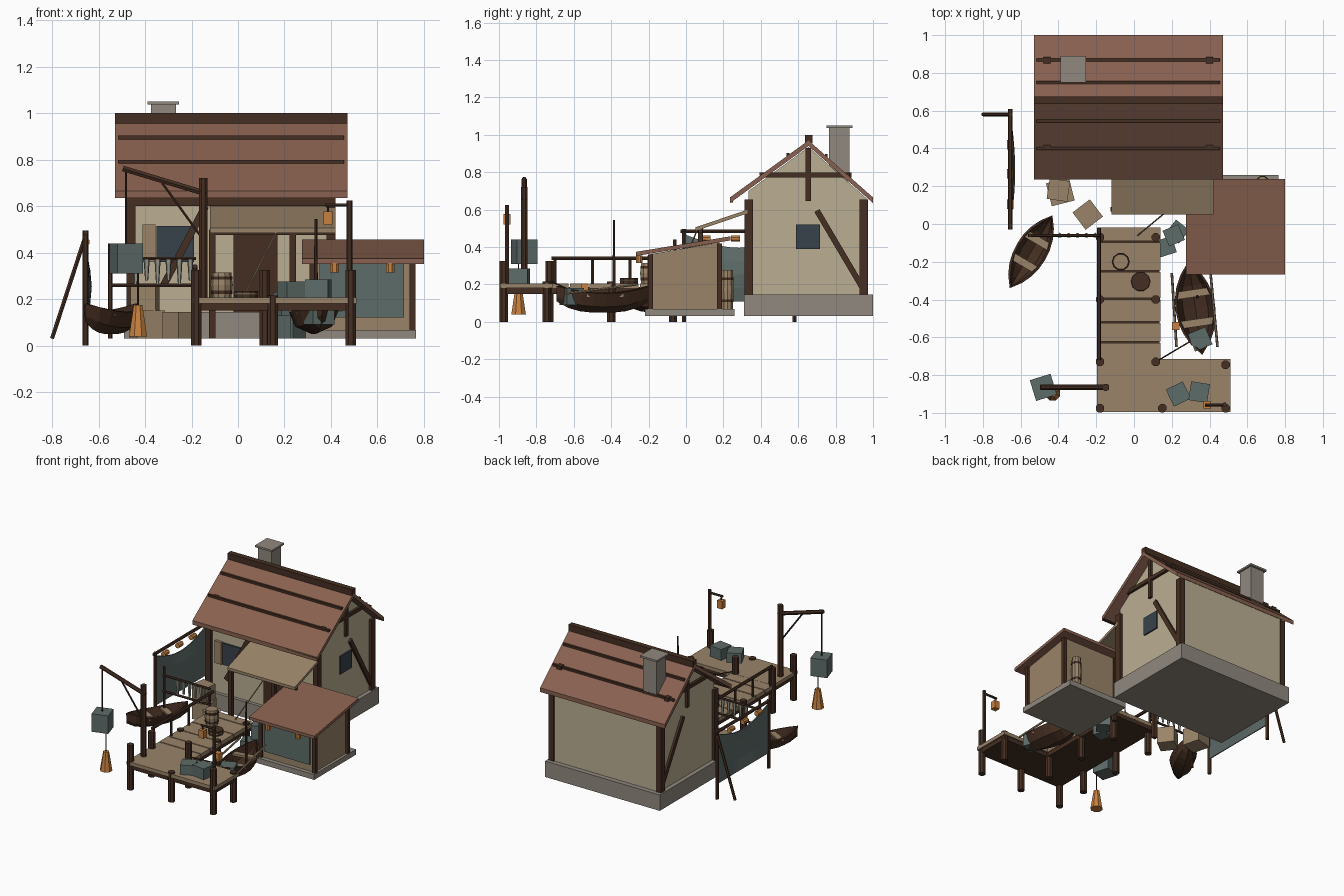
import bpy, bmesh, math
from mathutils import Vector, Matrix

if "Cube" in bpy.data.objects:
    bpy.data.objects.remove(bpy.data.objects["Cube"])


def mat(name, *rgb):
    m = bpy.data.materials.new(name)
    m.diffuse_color = (*rgb, 1)
    m.use_nodes = True
    m.node_tree.nodes["Principled BSDF"].inputs["Base Color"].default_value = m.diffuse_color
    return m


ROOF = mat("roof_tile", .25, .12, .08)
WALL = mat("plaster", .5, .43, .29)
DARK = mat("dark_wood", .06, .028, .016)
STONE = mat("stone", .28, .25, .21)
TAN = mat("plank", .32, .23, .14)
TEAL = mat("teal", .11, .15, .14)
ORANGE = mat("orange", .57, .22, .05)
GLASS = mat("window", .04, .055, .07)
FISH = mat("fish", .3, .3, .26)


def finish(name, bm, m):
    bmesh.ops.recalc_face_normals(bm, faces=bm.faces)
    me = bpy.data.meshes.new(name)
    bm.to_mesh(me)
    bm.free()
    me.materials.append(m)
    ob = bpy.data.objects.new(name, me)
    bpy.context.collection.objects.link(ob)
    return ob


def box(name, lo, hi, m, rz=0):
    """Box between two corners, optionally turned about its own centre."""
    lo, hi = Vector(lo), Vector(hi)
    bm = bmesh.new()
    bmesh.ops.create_cube(bm, size=1, matrix=Matrix.Translation((lo + hi) / 2)
                          @ Matrix.Rotation(rz, 4, 'Z') @ Matrix.Diagonal((*(hi - lo), 1)))
    return finish(name, bm, m)


def crate(name, x, y, z, s, h, rz, m):
    return box(name, (x - s / 2, y - s / 2, z), (x + s / 2, y + s / 2, z + h), m, rz)


def rod(name, a, b, r, m, n=8, r2=None):
    """Round or square (n=4) bar between two points."""
    a, b = Vector(a), Vector(b)
    d = b - a
    rot = d.to_track_quat('Z', 'Y').to_matrix().to_4x4()
    spin = Matrix.Rotation(math.pi / n, 4, 'Z')
    bm = bmesh.new()
    bmesh.ops.create_cone(bm, cap_ends=True, segments=n, radius1=r, radius2=r if r2 is None else r2,
                          depth=d.length, matrix=Matrix.Translation((a + b) / 2) @ rot @ spin)
    return finish(name, bm, m)


def prism(name, prof, x0, x1, m):
    """Side profile in (y, z) extruded along x."""
    bm = bmesh.new()
    f = bm.faces.new([bm.verts.new((x0, y, z)) for y, z in prof])
    g = bmesh.ops.extrude_face_region(bm, geom=[f])
    bmesh.ops.translate(bm, verts=[v for v in g['geom'] if isinstance(v, bmesh.types.BMVert)], vec=(x1 - x0, 0, 0))
    return finish(name, bm, m)


def slab(name, a, b, t, x0, x1, m):
    return prism(name, [a, b, (b[0], b[1] - t), (a[0], a[1] - t)], x0, x1, m)


def grid(name, rows, m, thick):
    bm = bmesh.new()
    vs = [[bm.verts.new(p) for p in r] for r in rows]
    for r, s in zip(vs, vs[1:]):
        for i in range(len(r) - 1):
            bm.faces.new((r[i], r[i + 1], s[i + 1], s[i]))
    bmesh.ops.remove_doubles(bm, verts=bm.verts, dist=1e-4)
    ob = finish(name, bm, m)
    mod = ob.modifiers.new("thickness", 'SOLIDIFY')
    mod.thickness, mod.offset = thick, 0
    return ob


def boat(name, x, y, z, length, hw, h, rz):
    rows = []
    for i in range(9):
        t = i / 4 - 1
        w = hw * (1 - abs(t) ** 2.2)
        top, keel = h * (.75 + .3 * t * t), h * .45 * abs(t) ** 3
        mid = keel + (top - keel) * .3
        rows.append([(sx * w, t * length / 2, zz) for sx, zz in
                     ((-1, top), (-.7, mid), (0, keel), (.7, mid), (1, top))])
    parts = [grid(name + "_hull", rows, DARK, .012)]
    for t in (-.32, .32):
        w = hw * .88
        parts.append(box(name + "_seat", (-w, t * length / 2 - .02, h * .6),
                         (w, t * length / 2 + .02, h * .72), TAN))
    for p in parts:
        p.matrix_world = Matrix.Translation((x, y, z)) @ Matrix.Rotation(rz, 4, 'Z')


def barrel(name, x, y, z, r, h, m=TAN):
    rod(name + "_lower", (x, y, z), (x, y, z + h / 2), r * .85, m, 10, r)
    rod(name + "_upper", (x, y, z + h / 2), (x, y, z + h), r, m, 10, r * .85)
    for k in (.22, .78):
        rod(name + "_hoop", (x, y, z + h * k - .007), (x, y, z + h * k + .007), r * .97, DARK, 10)


def lantern(name, x, y, z, s=.04):
    crate(name, x, y, z, s, s * 1.4, 0, ORANGE)


# House
box("house_base", (-.49, .31, .03), (.43, 1, .145), STONE)
prism("house_walls", [(.335, .145), (.965, .145), (.965, .66), (.655, .935), (.335, .7)], -.46, .40, WALL)
slab("roof_front", (.655, .97), (.235, .665), .03, -.53, .47, ROOF)
slab("roof_back", (.655, .97), (1, .665), .03, -.53, .47, ROOF)
box("ridge_beam", (-.53, .636, .955), (.47, .676, 1), DARK)
box("eave_beam", (-.53, .235, .638), (.47, .25, .66), DARK)
for y, z in ((.545, .895), (.40, .79), (.75, .89), (.868, .787)):
    rod("roof_batten", (-.515, y, z), (.455, y, z), .011, DARK, 4)
for x in (-.46, .40):
    for y in (.335, .95):
        box("corner_post", (x - .02, y - .022, .145), (x + .02, y + .022, .655), DARK)
    box("gable_collar", (x - .018, .4, .772), (x + .018, .885, .798), DARK)
    box("gable_king_post", (x - .018, .64, .645), (x + .018, .668, .93), DARK)
    rod("gable_brace", (x, .70, .595), (x, .945, .18), .022, DARK, 4)
box("wall_plate", (-.46, .318, .6), (.40, .345, .64), DARK)
box("side_window", (.39, .588, .39), (.41, .717, .52), GLASS)
box("front_window", (-.35, .322, .36), (-.19, .34, .515), GLASS)
box("window_shutter", (-.41, .315, .36), (-.355, .335, .52), TAN)
rod("front_brace", (-.14, .33, .6), (-.32, .33, .26), .022, DARK, 4)
box("door", (-.02, .32, .145), (.17, .34, .49), DARK)
box("chimney", (-.375, .765, .75), (-.267, .875, 1.04), STONE)
box("chimney_cap", (-.39, .75, 1.037), (-.254, .89, 1.05), STONE)

# Porch awning
slab("awning", (.33, .6), (.05, .505), .02, -.12, .42, TAN)
for x in (-.11, .235):
    box("awning_post", (x - .014, .065, .03), (x + .014, .09, .5), DARK)
box("awning_beam", (-.12, .066, .475), (.42, .088, .497), DARK)

# Market stall
box("stall_base", (.29, -.22, .03), (.765, .26, .068), STONE)
prism("stall_walls", [(-.19, .065), (.18, .065), (.18, .425), (-.19, .362)], .32, .745, TAN)
slab("stall_roof", (.238, .457), (-.268, .374), .022, .275, .80, ROOF)
for x in (.32, .75):
    for y, top in ((-.19, .36), (.18, .42)):
        box("stall_post", (x - .013, y - .013, .065), (x + .013, y + .013, top), DARK)
box("stall_curtain", (.35, -.205, .12), (.715, -.185, .355), TEAL)
for x in (.415, .655):
    rod("stall_lamp", (x, -.25, .315), (x, -.25, .355), .02, ORANGE)
barrel("stall_barrel", .68, .222, .066, .035, .21)

# Dock: planks over a dark frame, with piles
box("walkway_frame", (-.19, -.73, .15), (.135, -.02, .185), DARK)
edges = (-.015, -.095, -.25, -.395, -.52, -.625, -.725)
for a, b in zip(edges, edges[1:]):
    box("walkway_plank", (-.195, b + .004, .18), (.14, a - .004, .205), TAN)
box("platform_frame", (-.185, -.985, .15), (.50, -.725, .182), DARK)
box("platform_deck", (-.195, -.995, .18), (.51, -.715, .206), TAN)
for x, y, z in ((-.18, -.07, .215), (.115, -.07, .215), (-.18, -.4, .215), (.115, -.4, .215),
                (-.18, -.73, .325), (.115, -.73, .325), (-.18, -.975, .325),
                (.15, -.975, .215), (.485, -.975, .325), (.485, -.745, .215)):
    rod("dock_pile", (x, y, 0), (x, y, z), .024, DARK)
for y in (-.7, -.5, -.3, -.06):
    rod("railing_post", (-.185, y, .2), (-.185, y, .345), .01, DARK, 6)
rod("railing_top", (-.185, -.72, .34), (-.185, -.02, .34), .011, DARK, 6)

# Cargo crane with hanging crate and basket
rod("crane_mast", (-.15, -.865, .2), (-.15, -.865, .72), .02, DARK)
rod("crane_arm", (-.135, -.865, .653), (-.495, -.865, .762), .014, DARK, 6)
rod("crane_brace", (-.16, -.865, .47), (-.33, -.865, .705), .006, DARK, 6)
rod("crane_rope", (-.482, -.865, .755), (-.482, -.865, .43), .004, DARK, 5)
crate("hanging_crate", -.48, -.865, .31, .115, .13, .3, TEAL)
rod("basket_rope", (-.43, -.895, .32), (-.43, -.895, .17), .004, DARK, 5)
rod("hanging_basket", (-.43, -.895, .04), (-.43, -.895, .175), .042, ORANGE, 8, .02)

# Lamp post
rod("lamp_post", (.48, -.957, .2), (.48, -.957, .625), .013, DARK, 6)
rod("lamp_arm", (.49, -.957, .605), (.375, -.957, .605), .008, DARK, 6)
rod("lamp_hook", (.387, -.957, .605), (.387, -.957, .57), .004, DARK, 5)
lantern("lamp", .387, -.957, .52)

# Net rack
X = -.655
for y in (-.01, .58):
    rod("net_post", (X, y, 0), (X, y, .495), .013, DARK, 6)
rod("net_bar", (X, -.03, .485), (X, .61, .485), .011, DARK, 6)
rod("net_strut", (X, .58, .475), (-.8, .58, .03), .01, DARK, 6)
rows = []
for i in range(13):
    t = i / 12
    top = .465 - .07 * math.sin(math.pi * t)
    rows.append([(X + .022 * math.sin(math.pi * t) * math.sin(math.pi * k / 4), .57 * t,
                  .11 + (top - .11) * k / 4) for k in range(5)])
grid("fishing_net", rows, TEAL, .008)
for y in (.105, .265, .42):
    rod("net_float", (X, y - .025, .445), (X, y + .025, .445), .018, ORANGE)

# Fish drying rack
rod("rack_post", (-.55, -.06, .03), (-.55, -.06, .44), .01, DARK, 6)
for z in (.375, .26):
    rod("rack_bar", (-.56, -.06, z), (-.18, -.06, z), .008, DARK, 6)
for i in range(6):
    x = -.44 + i * .047
    rod("dried_fish", (x, -.06, .265 + .015 * (i % 2)), (x, -.06, .37), .007, FISH, 5, .014)

# Boats and gear
boat("moored_boat", .325, -.445, .055, .49, .1, .13, .145)
boat("small_boat", -.545, -.147, .055, .435, .08, .12, -.53)
rod("boat_pole", (.335, -.385, .09), (.335, -.385, .545), .01, DARK, 6, .006)
for x0, x1 in ((.405, .442), (.2, .225)):
    rod("oar", (x0, -.26, .2), (x1, -.65, .15), .007, TAN, 6)
crate("boat_crate", .35, -.61, .09, .1, .09, .4, TEAL)
rod("mooring_rope", (.115, -.73, .22), (.3, -.62, .17), .004, DARK, 5)
lantern("dock_lantern", .22, -.54, .15)

# Barrels, crates and rod
barrel("dock_barrel", -.07, -.2, .205, .048, .11)
barrel("dock_tub", .035, -.305, .205, .052, .03)
crate("yard_crate", -.39, .17, .03, .125, .12, .25, TAN)
crate("stacked_crate", -.4, .18, .15, .11, .11, -.15, TAN)
crate("loose_crate", -.245, .05, .03, .115, .115, .65, TAN)
for x, y, z, a in ((.17, -.12, .03, .3), (.23, -.04, .03, .9), (.21, -.06, .13, .4)):
    crate("teal_crate", x, y, z, .09, .1, a, TEAL)
crate("deck_crate", .235, -.9, .205, .1, .07, .45, TEAL)
crate("deck_crate", .345, -.89, .205, .1, .08, -.15, TEAL)
rod("fishing_rod", (.02, -.06, .205), (.165, .06, .49), .004, TAN, 5)
